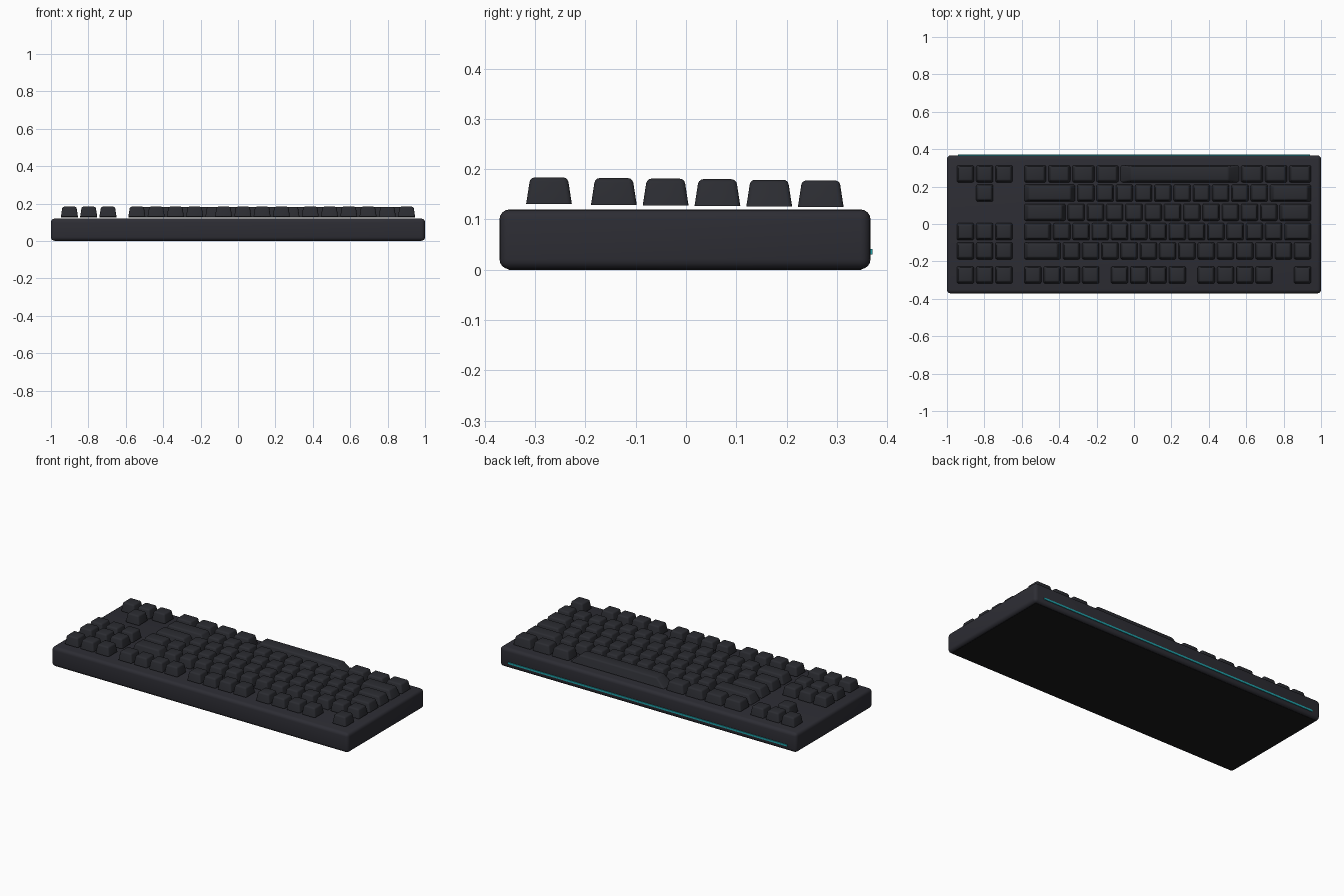
import bpy, bmesh, math

if "Cube" in bpy.data.objects:
    bpy.data.objects.remove(bpy.data.objects["Cube"])

U = 0.103            # one key pitch
RIGHT = 9.25 * U     # right edge of the key field
GAP = 0.012


def material(name, rgb):
    m = bpy.data.materials.new(name)
    m.diffuse_color = (*rgb, 1)
    m.use_nodes = True
    m.node_tree.nodes["Principled BSDF"].inputs["Base Color"].default_value = m.diffuse_color
    return m


CASE = material("charcoal case", (0.026, 0.026, 0.034))
KEYS = material("charcoal keys", (0.024, 0.025, 0.031))
BASE = material("black underside", (0.010, 0.010, 0.011))
GLOW = material("teal strip", (0.015, 0.36, 0.40))


def block(name, x, y, z, mat, bevel=0.0, segments=3, taper=1.0):
    """Box between the given (min, max) ranges, with a tapered top and rounded edges."""
    bm = bmesh.new()
    bmesh.ops.create_cube(bm, size=1)
    cx, cy = sum(x) / 2, sum(y) / 2
    for v in bm.verts:
        s = taper if v.co.z > 0 else 1.0
        v.co = (cx + v.co.x * s * (x[1] - x[0]),
                cy + v.co.y * s * (y[1] - y[0]),
                z[1] if v.co.z > 0 else z[0])
    if bevel:
        # tapered blocks keep a crisp lower rim
        edges = [e for e in bm.edges if taper == 1.0
                 or any(v.co.z > (z[0] + z[1]) / 2 for v in e.verts)]
        bmesh.ops.bevel(bm, geom=edges, offset=bevel, segments=segments,
                        profile=0.5, affect='EDGES', clamp_overlap=True)
    mesh = bpy.data.meshes.new(name)
    bm.to_mesh(mesh)
    bm.free()
    mesh.materials.append(mat)
    ob = bpy.data.objects.new(name, mesh)
    bpy.context.collection.objects.link(ob)
    mesh.shade_smooth()
    mesh.set_sharp_from_angle(angle=math.radians(35))
    return ob


# Case, underside plate and rear light strip
block("case", (-1, 1), (-0.371, 0.367), (0.001, 0.12), CASE, 0.02, 4)
block("underside_plate", (-0.982, 0.982), (-0.353, 0.349), (0, 0.004), BASE)
block("rear_light_strip", (-0.94, 0.94), (0.36, 0.371), (0.03, 0.041), GLOW)

# Key rows: y centre, then key widths counted from the right; negative is a gap
NAV = [-0.5, 1, 1, 1]
ROWS = {
    "function": (-0.2725, [1, -1] + [1] * 4 + [-0.5] + [1] * 4 + [-0.5] + [1] * 4 + NAV),
    "number": (-0.1435, [1] * 13 + [2] + NAV),
    "upper": (-0.0405, [1.5] + [1] * 12 + [1.5] + NAV),
    "home": (0.0625, [1.75] + [1] * 11 + [2.25]),
    "lower": (0.1655, [2.25] + [1] * 10 + [2.75, -1.5, 1]),
    "space": (0.268, [1.25] * 3 + [6.25] + [1.25] * 4 + NAV),
}
for row, (yc, widths) in ROWS.items():
    x, n = RIGHT, 0
    z = 0.1277 - 0.0105 * yc      # the key field drops slightly to the rear
    half = (U - GAP) / 2
    for w in widths:
        if w > 0:
            n += 1
            block(f"{row}_key_{n}", (x - w * U + GAP / 2, x - GAP / 2),
                  (yc - half, yc + half), (z, z + 0.053), KEYS, 0.009, 3, 0.82)
        x -= abs(w) * U
